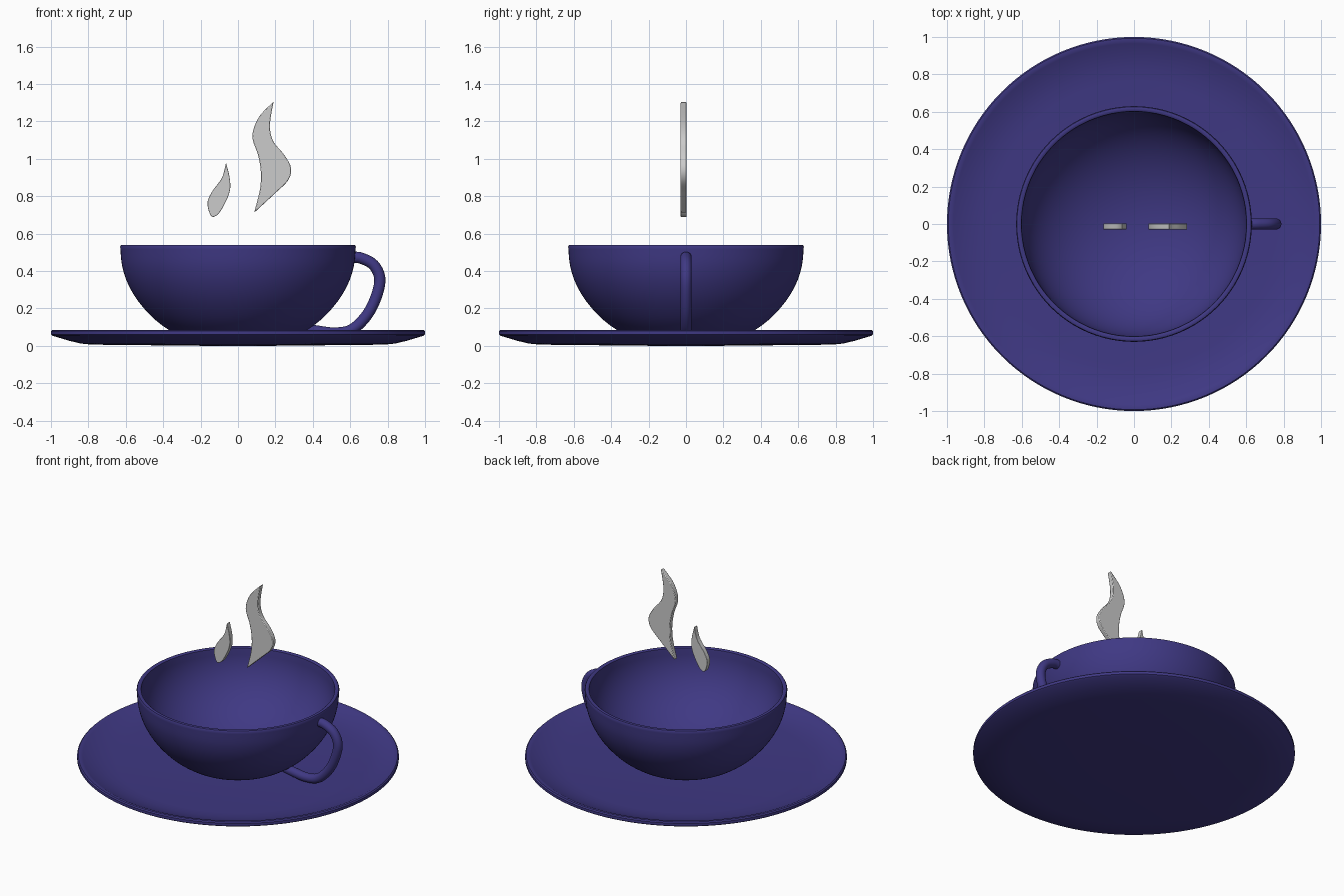
import bpy, bmesh
from math import radians, sin, cos, pi
from mathutils import Vector

if "Cube" in bpy.data.objects:
    bpy.data.objects.remove(bpy.data.objects["Cube"])

blue = bpy.data.materials.new("indigo_glaze")
blue.diffuse_color = (0.05, 0.04, 0.23, 1)
blue.use_nodes = True
blue.node_tree.nodes["Principled BSDF"].inputs["Base Color"].default_value = blue.diffuse_color


def finish(ob, angle=40, mat=None):
    if mat:
        ob.data.materials.append(mat)
    bpy.ops.object.select_all(action='DESELECT')
    ob.select_set(True)
    bpy.context.view_layer.objects.active = ob
    bpy.ops.object.shade_smooth_by_angle(angle=radians(angle))


def mesh_object(name, bm):
    me = bpy.data.meshes.new(name)
    bmesh.ops.recalc_face_normals(bm, faces=bm.faces)
    bm.to_mesh(me)
    bm.free()
    ob = bpy.data.objects.new(name, me)
    bpy.context.collection.objects.link(ob)
    return ob


def lathe(name, profile, steps=128):
    bm = bmesh.new()
    vs = [bm.verts.new((r, 0, z)) for r, z in profile]
    es = [bm.edges.new(p) for p in zip(vs, vs[1:])]
    bmesh.ops.spin(bm, geom=vs + es, axis=(0, 0, 1), cent=(0, 0, 0),
                   steps=steps, angle=2 * pi)
    bmesh.ops.remove_doubles(bm, verts=bm.verts, dist=1e-5)
    finish(mesh_object(name, bm), mat=blue)


def smooth_path(pts, n=8, closed=False):
    # Catmull-Rom curve through the given 2D points
    p = [Vector(q) for q in pts]
    p = [p[-1]] + p + p[:2] if closed else [p[0]] + p + [p[-1]]
    out = []
    for a, b, c, d in zip(p, p[1:], p[2:], p[3:]):
        for i in range(n):
            t = i / n
            out.append(0.5 * (2 * b + (c - a) * t + (2 * a - 5 * b + 4 * c - d) * t**2
                              + (3 * b - a - 3 * c + d) * t**3))
    return out if closed else out + [p[-2]]


# Saucer: shallow dish with a raised rounded rim
lathe("saucer", [(0, 0), (0.2, 0), (0.78, 0.006), (0.84, 0.012), (0.9, 0.026),
                 (0.99, 0.053), (1.0, 0.06), (1.0, 0.078), (0.993, 0.085), (0.975, 0.085),
                 (0.965, 0.08), (0.89, 0.056), (0.83, 0.044), (0.76, 0.038), (0, 0.034)])

# Cup: rounded bowl with thick wall
outer = smooth_path([(0.2, 0.025), (0.29, 0.045), (0.37, 0.085), (0.455, 0.15),
                     (0.535, 0.24), (0.59, 0.335), (0.62, 0.43), (0.63, 0.53)], 5)
inner = [(0.6 * cos(a), 0.52 - 0.46 * sin(a)) for a in [i * pi / 48 for i in range(24)]]
lathe("cup", [(0, 0.02)] + [tuple(v) for v in outer]
      + [(0.626, 0.538), (0.618, 0.54), (0.61, 0.54), (0.602, 0.535)] + inner + [(0, 0.06)])

# Handle: round tube along a looping path
path = smooth_path([(0.615, 0.473), (0.66, 0.468), (0.725, 0.432), (0.758, 0.36),
                    (0.74, 0.265), (0.69, 0.165), (0.61, 0.087), (0.52, 0.068),
                    (0.42, 0.079), (0.36, 0.09)], 6)
bm = bmesh.new()
rings = []
for i, p in enumerate(path):
    t = (path[min(i + 1, len(path) - 1)] - path[max(i - 1, 0)]).normalized()
    n = Vector((-t.y, t.x))
    ring = []
    for k in range(20):
        a = 2 * pi * k / 20
        q = p + n * 0.03 * cos(a)
        ring.append(bm.verts.new((q.x, 0.03 * sin(a), q.y)))
    rings.append(ring)
for r, s in zip(rings, rings[1:]):
    for k in range(20):
        bm.faces.new((r[k], r[k - 1], s[k - 1], s[k]))
bm.faces.new(rings[0])
bm.faces.new(rings[-1])
finish(mesh_object("handle", bm), mat=blue)


def steam(name, *sides):
    # Each side is a smooth curve; sides meet at sharp corners
    outline = []
    for side in sides:
        outline += smooth_path(side, 6)[:-1]
    bm = bmesh.new()
    f = bm.faces.new([bm.verts.new((p.x, 0.003, p.y)) for p in outline])
    ext = bmesh.ops.extrude_face_region(bm, geom=[f])
    for v in ext["geom"]:
        if isinstance(v, bmesh.types.BMVert):
            v.co.y = -0.029
    ob = mesh_object(name, bm)
    b = ob.modifiers.new("soft_edge", 'BEVEL')
    b.width, b.segments = 0.005, 2
    b.limit_method, b.angle_limit = 'ANGLE', radians(60)
    finish(ob)


# Steam wisps: flat wavy flames above the cup
steam("steam_small",
      [(-0.064, 0.979), (-0.086, 0.898), (-0.139, 0.824), (-0.163, 0.765), (-0.15, 0.705),
       (-0.128, 0.69), (-0.092, 0.722), (-0.047, 0.815), (-0.043, 0.888), (-0.064, 0.979)])
steam("steam_large",
      [(0.19, 1.305), (0.11, 1.22), (0.077, 1.12), (0.107, 1.02), (0.122, 0.93),
       (0.117, 0.834), (0.086, 0.711)],
      [(0.086, 0.711), (0.198, 0.815), (0.268, 0.885), (0.283, 0.952), (0.246, 1.022),
       (0.187, 1.096), (0.171, 1.182), (0.19, 1.305)])
